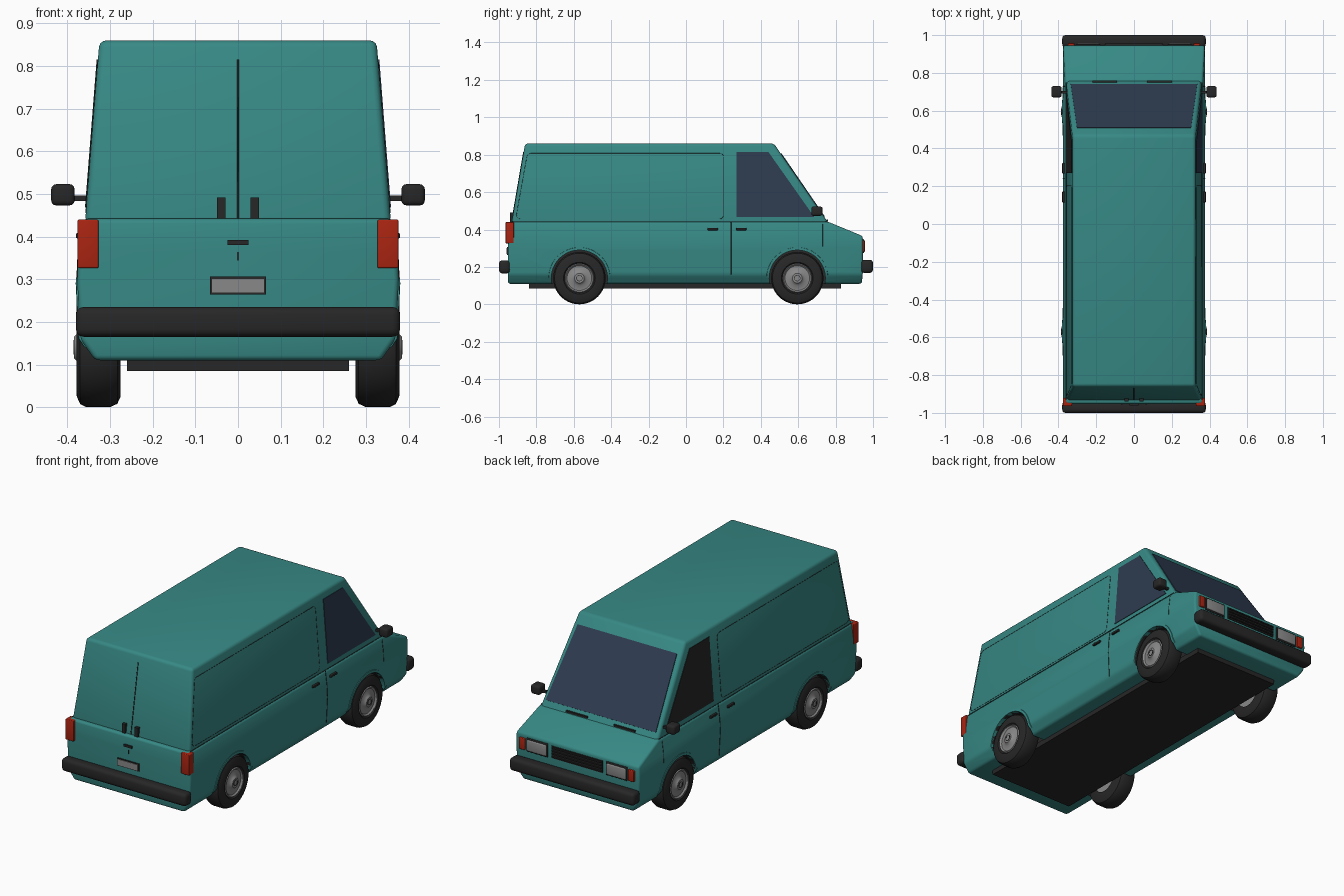
import bpy, bmesh, math
from mathutils import Vector, Matrix

old = bpy.data.objects.get("Cube")
if old:
    bpy.data.objects.remove(old, do_unlink=True)


def material(name, r, g, b):
    m = bpy.data.materials.new(name)
    m.use_nodes = True
    m.diffuse_color = (r, g, b, 1)
    m.node_tree.nodes["Principled BSDF"].inputs["Base Color"].default_value = (r, g, b, 1)
    return m


TEAL = material("teal_paint", 0.038, 0.25, 0.235)
GLASS = material("navy_glass", 0.027, 0.045, 0.08)
DARK = material("black_trim", 0.02, 0.02, 0.02)
GREY = material("light_grey", 0.25, 0.25, 0.25)
RED = material("red_lamp", 0.4, 0.018, 0.006)


def finish(name, bm, *mats):
    bmesh.ops.recalc_face_normals(bm, faces=bm.faces)
    me = bpy.data.meshes.new(name)
    bm.to_mesh(me)
    bm.free()
    ob = bpy.data.objects.new(name, me)
    bpy.context.collection.objects.link(ob)
    for m in mats:
        me.materials.append(m)
    smooth(ob)
    return ob


def smooth(ob):
    bpy.ops.object.select_all(action="DESELECT")
    ob.select_set(True)
    bpy.context.view_layer.objects.active = ob
    bpy.ops.object.shade_smooth_by_angle(angle=math.radians(35))


def bevel_sharp(bm, width, limit=20):
    edges = [e for e in bm.edges if e.calc_face_angle(0) > math.radians(limit)]
    bmesh.ops.bevel(bm, geom=edges, offset=width, segments=3, profile=0.5, affect="EDGES")


def box(name, x, y, z, mat, bevel=0.0):
    bm = bmesh.new()
    bmesh.ops.create_cube(bm, size=1)
    for v in bm.verts:
        v.co = [lo + (c + 0.5) * (hi - lo) for c, (lo, hi) in zip(v.co, (x, y, z))]
    if bevel:
        bevel_sharp(bm, bevel)
    return finish(name, bm, mat)


def loft(name, levels, bevel):
    """Stack rectangles given as (z, half width, rear y, nose y)."""
    bm = bmesh.new()
    rings = [[bm.verts.new(p) for p in ((-w, a, z), (w, a, z), (w, b, z), (-w, b, z))]
             for z, w, a, b in levels]
    for lower, upper in zip(rings, rings[1:]):
        for i in range(4):
            j = (i + 1) % 4
            bm.faces.new((lower[i], lower[j], upper[j], upper[i]))
    bm.faces.new(rings[0][::-1])
    bm.faces.new(rings[-1])
    bmesh.ops.recalc_face_normals(bm, faces=bm.faces)
    bevel_sharp(bm, bevel)
    return finish(name, bm, TEAL)


def plate(name, pts, normal, mat, thick=0.004):
    n = Vector(normal).normalized() * thick
    bm = bmesh.new()
    face = bm.faces.new([bm.verts.new(Vector(p) - n) for p in pts])
    out = bmesh.ops.extrude_face_region(bm, geom=[face])["geom"]
    bmesh.ops.translate(bm, vec=n * 2, verts=[v for v in out if isinstance(v, bmesh.types.BMVert)])
    return finish(name, bm, mat)


def seam(name, pts, closed=False, radius=0.002):
    cu = bpy.data.curves.new(name, "CURVE")
    cu.dimensions = "3D"
    cu.bevel_depth = radius
    cu.bevel_resolution = 0
    sp = cu.splines.new("POLY")
    sp.points.add(len(pts) - 1)
    for p, co in zip(sp.points, pts):
        p.co = (*co, 1)
    sp.use_cyclic_u = closed
    cu.materials.append(DARK)
    bpy.context.collection.objects.link(bpy.data.objects.new(name, cu))


def lathe(name, profile, s, y, z, mat, steps=40):
    """Spin (x, radius) points around a wheel axle on side s."""
    bm = bmesh.new()
    vs = [bm.verts.new((px, 0, r)) for px, r in profile]
    es = [bm.edges.new(e) for e in zip(vs, vs[1:])]
    bmesh.ops.spin(bm, geom=vs + es, cent=(0, 0, 0), axis=(1, 0, 0),
                   angle=math.tau, steps=steps, use_merge=True)
    bmesh.ops.remove_doubles(bm, verts=bm.verts, dist=0.0001)
    for v in bm.verts:
        v.co = (s * v.co.x, v.co.y + y, v.co.z + z)
    return finish(name, bm, mat)


# Surface positions used to seat the details
LOWER = ((0.11, 0.335), (0.16, 0.37), (0.3, 0.377), (0.365, 0.374), (0.442, 0.364))


def lower_x(z):
    for (z0, x0), (z1, x1) in zip(LOWER, LOWER[1:]):
        if z <= z1:
            return x0 + (x1 - x0) * (z - z0) / (z1 - z0)
    return LOWER[-1][1]


def upper_x(z): return 0.358 - (z - 0.44) * 0.079
def rear_y(z): return -0.932 + (z - 0.44) * 0.171
def screen_y(z): return 0.758 - (z - 0.44) * 0.686


# Painted shell
noses = (0.94, 0.945, 0.945, 0.945, 0.758)
body = loft("lower_body", [(z, w, -0.952, n) for (z, w), n in zip(LOWER, noses)], 0.012)
loft("upper_body", [(z, upper_x(z), rear_y(z), screen_y(z)) for z in (0.43, 0.86)], 0.016)

# Wheel wells cut from the lower body
AXLES = {"rear": -0.57, "front": 0.595}
WELL, HUB_Z = 0.15, 0.14
for y in AXLES.values():
    for s in (-1, 1):
        bm = bmesh.new()
        bmesh.ops.create_cone(bm, cap_ends=True, segments=48, radius1=WELL, radius2=WELL, depth=0.25,
                              matrix=Matrix.Translation((s * 0.375, y, HUB_Z)) @ Matrix.Rotation(math.pi / 2, 4, "Y"))
        cutter = finish("well_cutter", bm, DARK)
        cutter.hide_render = True
        mod = body.modifiers.new("well", "BOOLEAN")
        mod.operation, mod.solver, mod.object = "DIFFERENCE", "EXACT", cutter
        bpy.context.view_layer.objects.active = body
        bpy.ops.object.modifier_apply(modifier=mod.name)
        bpy.data.objects.remove(cutter, do_unlink=True)
body.data.materials.clear()
for m in (TEAL, DARK):
    body.data.materials.append(m)
for p in body.data.polygons:
    pts = [body.data.vertices[i].co for i in p.vertices]
    p.material_index = int(any(all(math.hypot(c.y - y, c.z - HUB_Z) < WELL + 0.002 for c in pts)
                               for y in AXLES.values()))
smooth(body)

# Wheels and arch lips
for end, y in AXLES.items():
    for s, side in ((1, "left"), (-1, "right")):
        tag = f"{end}_{side}"
        lathe("tyre_" + tag, ((0.275, 0.075), (0.275, 0.115), (0.283, 0.132), (0.3, 0.14), (0.355, 0.14),
                              (0.37, 0.133), (0.378, 0.115), (0.379, 0.085), (0.37, 0.076)), s, y, HUB_Z, DARK)
        lathe("rim_" + tag, ((0.28, 0), (0.28, 0.08), (0.37, 0.08), (0.378, 0.074), (0.37, 0.066),
                             (0.372, 0.04), (0.38, 0.03), (0.384, 0.026), (0.384, 0)), s, y, HUB_Z, GREY)
        lathe("hub_ring_" + tag, ((0.38, 0.017), (0.386, 0.017), (0.386, 0.014), (0.38, 0.014)), s, y, HUB_Z, DARK)
        bm = bmesh.new()
        rows = []
        for i in range(25):
            a = math.pi * i / 24
            rows.append([bm.verts.new((s * (lower_x(HUB_Z + r * math.sin(a)) + dx), y + r * math.cos(a),
                                       HUB_Z + r * math.sin(a)))
                         for r, dx in ((WELL, -0.02), (WELL, 0.004), (WELL + 0.014, 0.003), (WELL + 0.016, -0.005))])
        for a, b in zip(rows, rows[1:]):
            for k in range(3):
                bm.faces.new((a[k], a[k + 1], b[k + 1], b[k]))
        finish("arch_lip_" + tag, bm, TEAL)

# Floor and bumpers
box("floor_pan", (-0.26, 0.26), (-0.84, 0.83), (0.085, 0.115), DARK)
box("rear_bumper", (-0.38, 0.38), (-1, -0.94), (0.165, 0.235), DARK, 0.018)
box("front_bumper", (-0.38, 0.38), (0.935, 1), (0.168, 0.238), DARK, 0.018)

# Windscreen and wipers
plate("windscreen", [(x, screen_y(z), z) for x, z in ((-0.335, 0.468), (0.335, 0.468), (0.302, 0.805), (-0.302, 0.805))],
      (0, 0.82, 0.57), GLASS)
for x in (-0.155, 0.135):
    box("wiper", (x - 0.065, x + 0.065), (0.75, 0.76), (0.444, 0.454), DARK)

# Side details
for s, side in ((1, "left"), (-1, "right")):
    def low(y, z): return (s * lower_x(z), y, z)
    def up(y, z): return (s * upper_x(z), y, z)
    plate("side_window_" + side, [up(*p) for p in ((0.27, 0.468), (0.685, 0.468), (0.44, 0.815), (0.27, 0.815))],
          (s, 0, 0.079), GLASS if s > 0 else DARK, 0.003)
    seam("door_seam_" + side, [low(0.24, z) for z in (0.16, 0.3, 0.365, 0.44)])
    seam("wing_seam_" + side, [low(0.73, z) for z in (0.31, 0.365, 0.43)], radius=0.0015)
    seam("belt_seam_" + side, [(s * 0.36, y, 0.442) for y in (-0.93, 0.75)])
    # Rounded outline of the cargo panel
    outline = []
    for cy, cz, start in ((0.18, 0.785, 0), (-0.83, 0.785, 90), (-0.885, 0.478, 180), (0.18, 0.478, 270)):
        for step in range(4):
            a = math.radians(start + step * 30)
            outline.append(up(cy + 0.022 * math.cos(a), cz + 0.022 * math.sin(a)))
    seam("panel_seam_" + side, outline, True, 0.0012)
    for y in (0.143, 0.295):
        xs = sorted((s * 0.362, s * 0.38))
        box("side_handle_" + side, xs, (y - 0.028, y + 0.028), (0.396, 0.408), DARK, 0.003)
    box("mirror_arm_" + side, sorted((s * 0.345, s * 0.39)), (0.69, 0.705), (0.484, 0.496), DARK)
    box("mirror_" + side, sorted((s * 0.383, s * 0.438)), (0.67, 0.73), (0.473, 0.523), DARK, 0.012)
    # Lamps
    box("tail_lamp_" + side, sorted((s * 0.327, s * 0.376)), (-0.964, -0.92), (0.326, 0.44), RED, 0.004)
    box("headlamp_frame_" + side, sorted((s * 0.177, s * 0.307)), (0.93, 0.952), (0.274, 0.348), DARK, 0.004)
    box("headlamp_" + side, sorted((s * 0.184, s * 0.3)), (0.94, 0.957), (0.281, 0.341), GREY, 0.005)
    box("indicator_" + side, sorted((s * 0.315, s * 0.35)), (0.93, 0.957), (0.28, 0.342), RED, 0.004)
    # Rear door hinges
    box("door_hinge_" + side, sorted((s * 0.029, s * 0.049)), (-0.94, -0.915), (0.44, 0.492), DARK)

# Grille with slats
box("grille", (-0.155, 0.155), (0.93, 0.95), (0.278, 0.344), DARK)
for i in range(4):
    z = 0.285 + i * 0.016
    box("grille_slat", (-0.15, 0.15), (0.945, 0.957), (z, z + 0.006), DARK)

# Rear door details
seam("rear_door_seam", [(0, rear_y(z), z) for z in (0.44, 0.815)], radius=0.0025)
box("rear_handle", (-0.025, 0.025), (-0.96, -0.945), (0.38, 0.392), DARK)
box("rear_lock", (-0.002, 0.002), (-0.954, -0.945), (0.344, 0.364), DARK)
box("plate_frame", (-0.066, 0.066), (-0.957, -0.945), (0.264, 0.306), DARK)
box("blank_plate", (-0.061, 0.061), (-0.96, -0.95), (0.269, 0.301), GREY)
